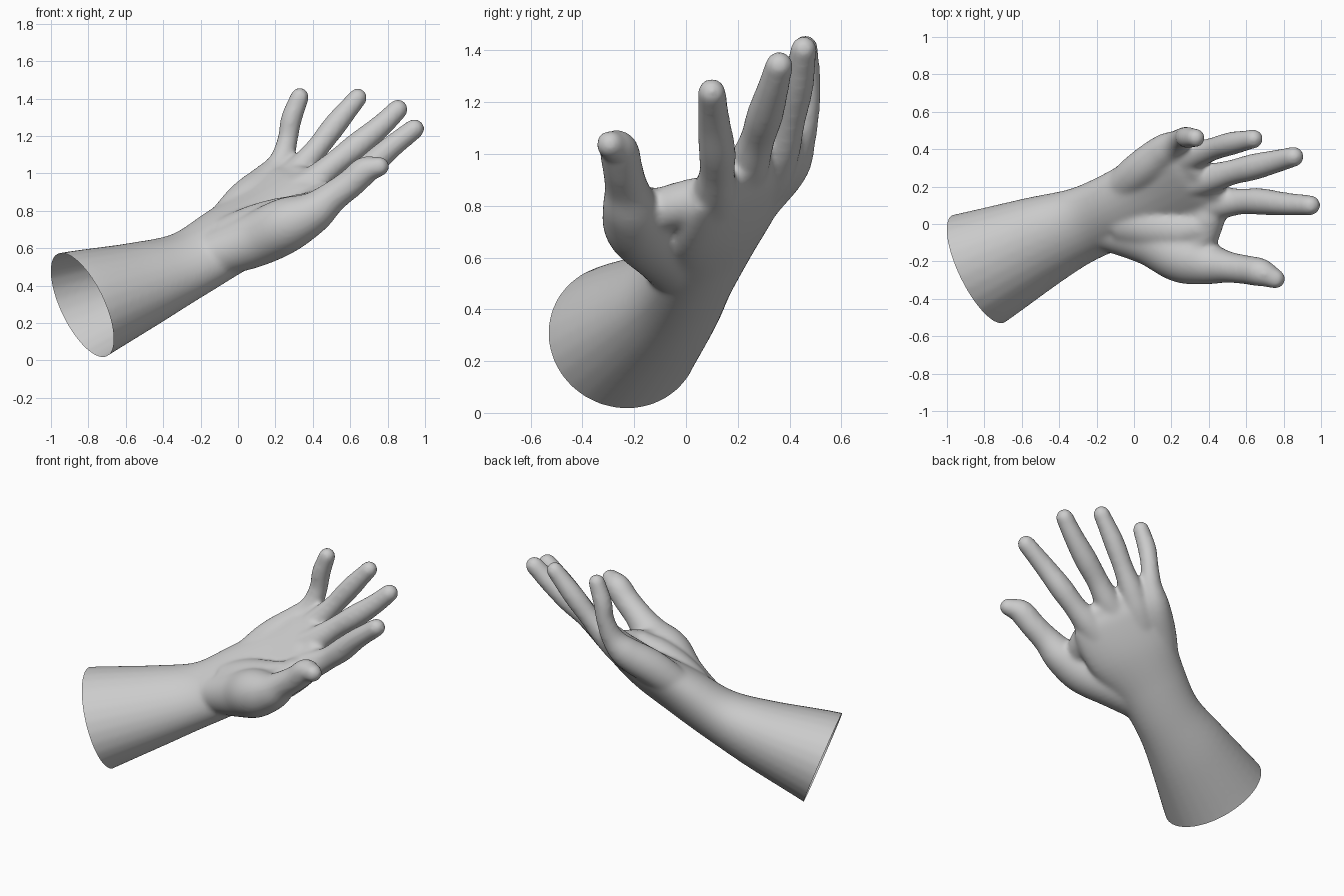
import bpy, bmesh, math
from mathutils import Vector

if "Cube" in bpy.data.objects:
    bpy.data.objects.remove(bpy.data.objects["Cube"])

ACROSS = Vector((-0.6, 0.68, 0.4))      # direction across the palm
SIDES = 28


def spline(p0, p1, p2, p3, t):
    return 0.5 * (2 * p1 + (p2 - p0) * t + (2 * p0 - 5 * p1 + 4 * p2 - p3) * t * t
                  + (3 * p1 - p0 - 3 * p2 + p3) * t ** 3)


def loft(bm, stations, steps=6):
    """Closed tube through stations (x, y, z, half_width[, half_thickness])."""
    pts = [Vector(s if len(s) == 5 else (*s, s[3])) for s in stations]
    ext = [2 * pts[0] - pts[1]] + pts + [2 * pts[-1] - pts[-2]]
    ext[0][3:] = pts[0][3:]
    ext[-1][3:] = pts[-1][3:]
    path = [spline(*ext[i:i + 4], k / steps)
            for i in range(len(pts) - 1) for k in range(steps)] + [pts[-1]]
    # rounded far end
    d = (path[-1].xyz - path[-2].xyz).normalized()
    end = path[-1].copy()
    for a in (20, 40, 60, 78):
        s, c = math.sin(math.radians(a)), math.cos(math.radians(a))
        p = end.xyz + d * end[4] * s
        path.append(Vector((*p, end[3] * c, end[4] * c)))
    rings = []
    for i, p in enumerate(path):
        d = (path[min(i + 1, len(path) - 1)].xyz - path[max(i - 1, 0)].xyz).normalized()
        w = (ACROSS - d * ACROSS.dot(d)).normalized()
        n = d.cross(w)
        ring = []
        for k in range(SIDES):
            a = 2 * math.pi * k / SIDES
            ring.append(bm.verts.new(p.xyz + w * p[3] * math.cos(a) + n * p[4] * math.sin(a)))
        rings.append(ring)
    for r0, r1 in zip(rings, rings[1:]):
        for k in range(SIDES):
            j = (k + 1) % SIDES
            bm.faces.new((r0[k], r0[j], r1[j], r1[k]))
    bm.faces.new(rings[0][::-1])
    bm.faces.new(rings[-1])


# Forearm, wrist and palm
arm_axis = Vector((0.855, 0.375, 0.355)).normalized()
cuff = Vector((-0.832, -0.24, 0.295))
back = cuff - Vector((0.865, 0.354, 0.354)) * 0.14
forearm_palm = [
    (*back, 0.35, 0.305), (*cuff, 0.328, 0.29), (-0.5, -0.09, 0.415, 0.255, 0.215),
    (-0.26, 0.005, 0.515, 0.212, 0.165), (-0.05, 0.085, 0.645, 0.23, 0.15),
    (0.16, 0.16, 0.765, 0.285, 0.125), (0.32, 0.22, 0.89, 0.285, 0.095),
    (0.38, 0.24, 0.945, 0.24, 0.07)]

# Digits, each running from the wrist through the knuckles to the tip
little = [(-0.20, 0.09, 0.60, 0.08), (0.02, 0.27, 0.835, 0.105), (0.16, 0.385, 0.96, 0.095),
          (0.23, 0.435, 1.06, 0.068), (0.265, 0.463, 1.18, 0.055),
          (0.285, 0.463, 1.29, 0.057), (0.33, 0.46, 1.41, 0.051)]
ring = [(-0.05, 0.12, 0.66, 0.09), (0.20, 0.30, 0.89, 0.09), (0.31, 0.36, 1.00, 0.078),
        (0.42, 0.40, 1.13, 0.062), (0.52, 0.43, 1.26, 0.063), (0.64, 0.455, 1.405, 0.052)]
middle = [(0.0, 0.08, 0.66, 0.08), (0.25, 0.20, 0.855, 0.09), (0.40, 0.24, 0.955, 0.082),
          (0.52, 0.275, 1.055, 0.068), (0.64, 0.305, 1.15, 0.071),
          (0.76, 0.335, 1.25, 0.062), (0.855, 0.36, 1.342, 0.055)]
index = [(0.0, 0.03, 0.64, 0.09), (0.28, 0.08, 0.76, 0.10), (0.45, 0.11, 0.85, 0.088),
         (0.57, 0.12, 0.925, 0.070), (0.68, 0.12, 1.015, 0.072),
         (0.80, 0.108, 1.125, 0.063), (0.943, 0.10, 1.238, 0.055)]
thumb = [(-0.20, -0.01, 0.54, 0.12), (0.08, -0.075, 0.64, 0.145), (0.26, -0.17, 0.725, 0.147),
         (0.40, -0.212, 0.79, 0.113), (0.50, -0.23, 0.87, 0.085), (0.60, -0.245, 0.945, 0.078),
         (0.68, -0.26, 1.015, 0.076), (0.755, -0.293, 1.037, 0.055)]
# Flesh between thumb, palm and index knuckle
thumb_web = [(0.26, -0.17, 0.75, 0.10), (0.36, -0.07, 0.79, 0.088), (0.40, 0.04, 0.82, 0.09)]
palm_fill = [(-0.05, 0.02, 0.63, 0.14), (0.10, -0.01, 0.70, 0.135),
             (0.24, -0.03, 0.755, 0.12), (0.34, -0.02, 0.80, 0.095)]

bm = bmesh.new()
for part in (forearm_palm, little, ring, middle, index, thumb, thumb_web, palm_fill):
    loft(bm, part)
bmesh.ops.recalc_face_normals(bm, faces=bm.faces)
mesh = bpy.data.meshes.new("hand_and_forearm")
bm.to_mesh(mesh)
bm.free()
hand = bpy.data.objects.new("hand_and_forearm", mesh)
bpy.context.collection.objects.link(hand)

# Fuse the parts into one skin and relax the joins
remesh = hand.modifiers.new("fuse", 'REMESH')
remesh.mode = 'VOXEL'
remesh.voxel_size = 0.012
relax = hand.modifiers.new("relax", 'SMOOTH')
relax.factor = 0.5
relax.iterations = 18
bpy.context.view_layer.update()
skin = bpy.data.meshes.new_from_object(hand.evaluated_get(bpy.context.evaluated_depsgraph_get()))
hand.modifiers.clear()

# Open the forearm at the cuff
bm = bmesh.new()
bm.from_mesh(skin)
bmesh.ops.bisect_plane(bm, geom=bm.verts[:] + bm.edges[:] + bm.faces[:],
                       plane_co=cuff, plane_no=arm_axis, clear_inner=True)
for f in bm.faces:
    f.smooth = True
bm.to_mesh(skin)
bm.free()
hand.data = skin

# Plain grey skin
grey = bpy.data.materials.new("plain_grey")
grey.diffuse_color = (0.6, 0.6, 0.6, 1)
grey.use_nodes = True
grey.node_tree.nodes["Principled BSDF"].inputs["Base Color"].default_value = grey.diffuse_color
skin.materials.clear()
skin.materials.append(grey)
